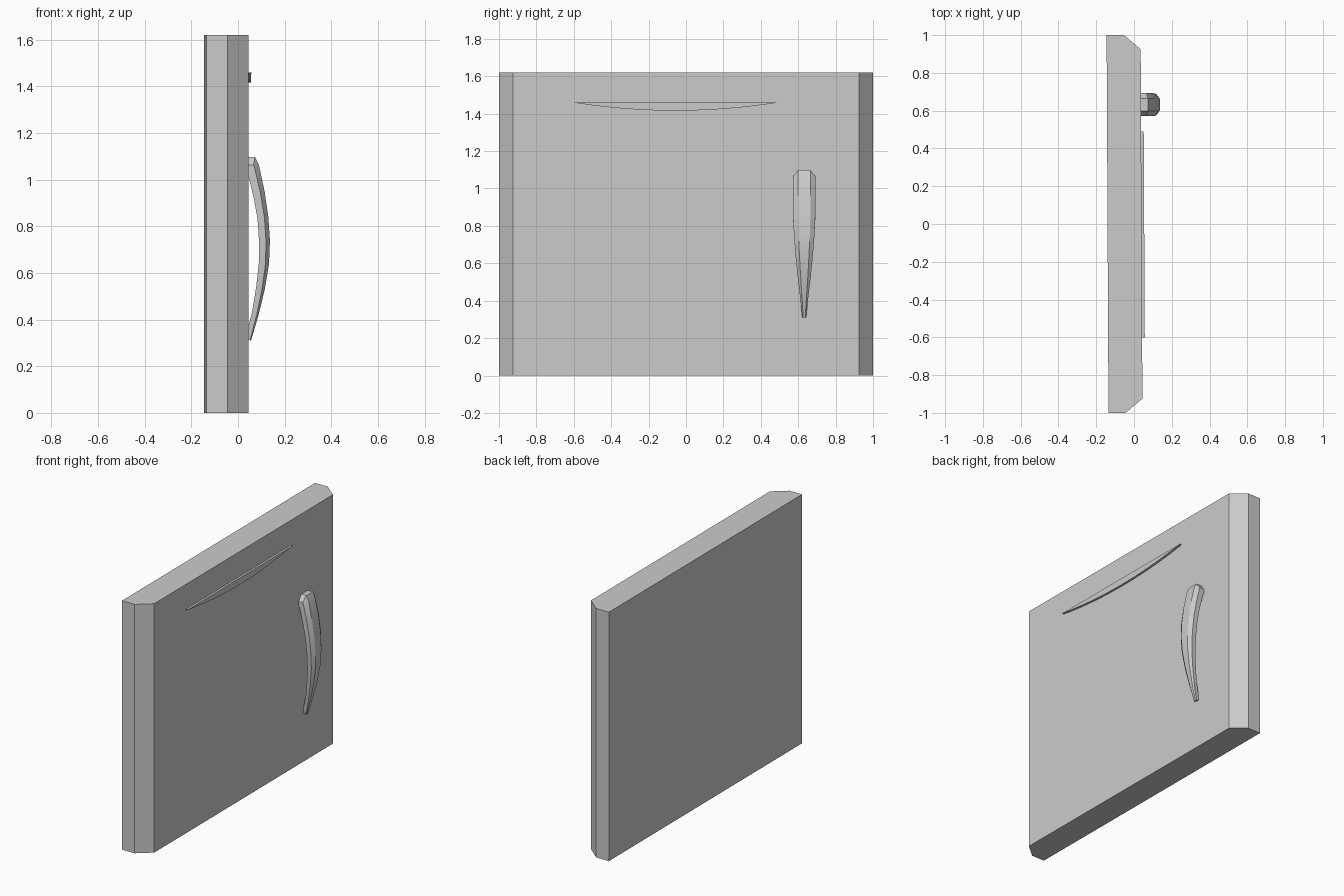
import bpy, bmesh, math

if "Cube" in bpy.data.objects:
    bpy.data.objects.remove(bpy.data.objects["Cube"], do_unlink=True)

grey = bpy.data.materials.new("light_grey")
grey.use_nodes = True
colour = (0.6, 0.6, 0.6, 1)
grey.diffuse_color = colour
grey.node_tree.nodes["Principled BSDF"].inputs["Base Color"].default_value = colour


def loft(name, rings, smooth=False):
    """Skin closed rings of points and cap both ends."""
    bm = bmesh.new()
    loops = [[bm.verts.new(p) for p in ring] for ring in rings]
    n = len(loops[0])
    for a, b in zip(loops, loops[1:]):
        for i in range(n):
            j = (i + 1) % n
            bm.faces.new((a[i], a[j], b[j], b[i]))
    bm.faces.new(loops[0])
    bm.faces.new(loops[-1])
    bmesh.ops.recalc_face_normals(bm, faces=bm.faces)
    mesh = bpy.data.meshes.new(name)
    bm.to_mesh(mesh)
    bm.free()
    mesh.materials.append(grey)
    obj = bpy.data.objects.new(name, mesh)
    bpy.context.collection.objects.link(obj)
    if smooth:
        bpy.ops.object.select_all(action='DESELECT')
        obj.select_set(True)
        bpy.context.view_layer.objects.active = obj
        bpy.ops.object.shade_smooth_by_angle(angle=math.radians(20))
    return obj


def face_x(y):
    """Outer face of the slightly turned panel."""
    return 0.04 - 0.005 * y


# Panel with chamfered outer edges
outline = [(-0.145, 1), (-0.135, -1), (-0.045, -1), (face_x(-0.925), -0.925),
           (face_x(0.925), 0.925), (-0.053, 1)]
loft("door_panel", [[(x, y, z) for x, y in outline] for z in (0, 1.62)])

# Thin crescent lip with straight top and bowed underside
y0, y1, steps = -0.60, 0.49, 20
arc = [(y0 + (y1 - y0) * i / steps,
        1.459 - 0.043 * (1 - (2 * i / steps - 1) ** 2)) for i in range(steps + 1)]
loft("crescent_lip", [[(face_x(y) + d, y, z) for y, z in arc] for d in (-0.005, 0.014)])

# Curved handle: outer, shoulder and inner (x, z) with half width per section
sections = [
    ((0.030, 1.098), (0.030, 1.062), (0.030, 1.030), 0.061),
    ((0.073, 1.098), (0.066, 1.062), (0.042, 1.025), 0.061),
    ((0.090, 1.062), (0.070, 1.055), (0.046, 1.010), 0.061),
    ((0.114, 0.950), (0.096, 0.945), (0.068, 0.920), 0.061),
    ((0.130, 0.840), (0.113, 0.840), (0.084, 0.830), 0.059),
    ((0.137, 0.740), (0.120, 0.740), (0.090, 0.740), 0.054),
    ((0.133, 0.640), (0.118, 0.640), (0.089, 0.640), 0.046),
    ((0.115, 0.530), (0.103, 0.530), (0.078, 0.540), 0.035),
    ((0.088, 0.420), (0.080, 0.420), (0.060, 0.430), 0.022),
    ((0.056, 0.310), (0.052, 0.312), (0.030, 0.320), 0.010),
]


def handle_ring(outer, shoulder, inner, w):
    half = [(outer, 0.55 * w), (shoulder, w), (inner, w)]
    pts = half + [(p, -h) for p, h in reversed(half)]
    return [(p[0], 0.632 + h, p[1]) for p, h in pts]


loft("handle", [handle_ring(*s) for s in sections], smooth=True)
